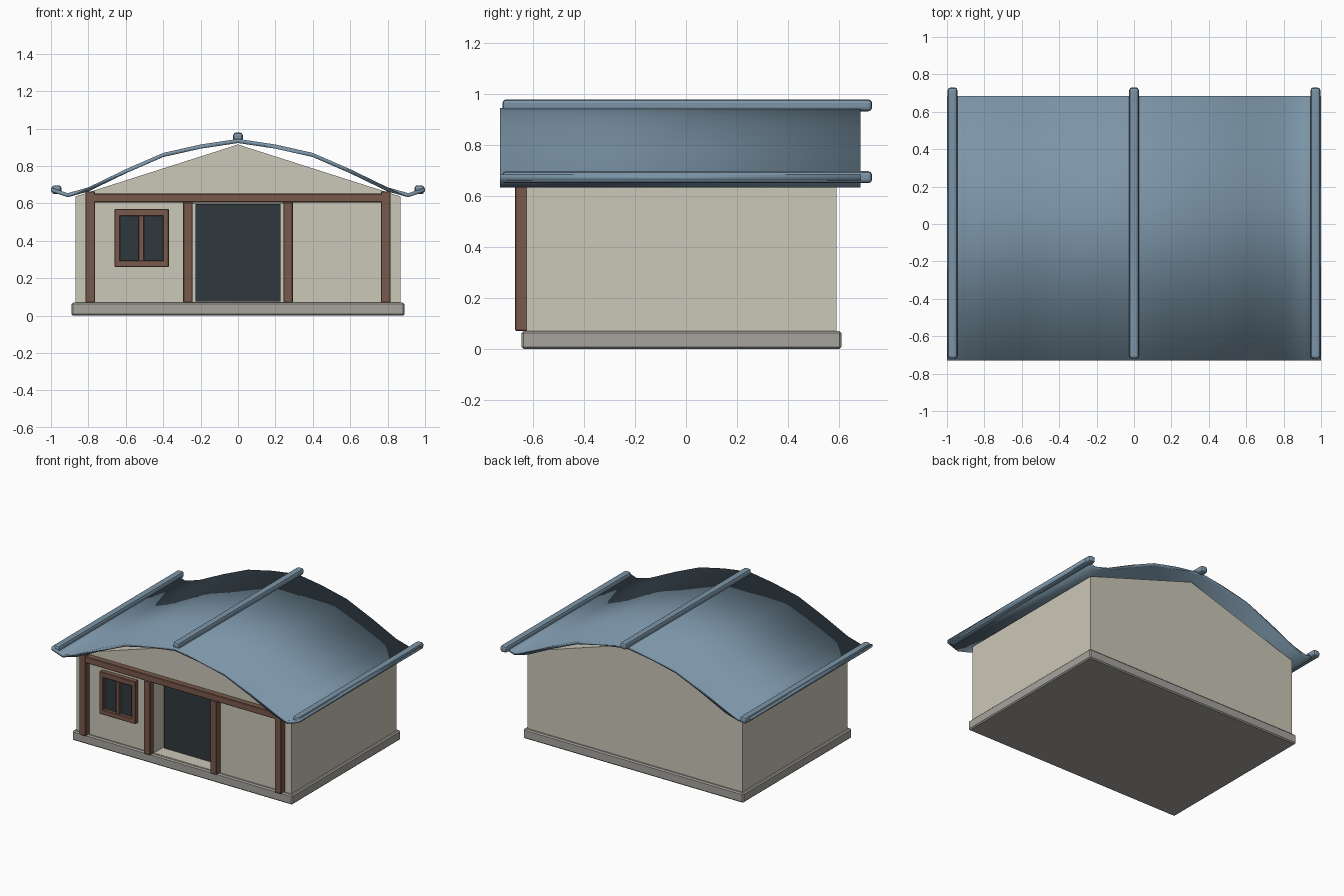
import bpy, bmesh

if "Cube" in bpy.data.objects:
    bpy.data.objects.remove(bpy.data.objects["Cube"])


def material(name, rgb):
    m = bpy.data.materials.new(name)
    m.diffuse_color = (*rgb, 1)
    m.use_nodes = True
    m.node_tree.nodes["Principled BSDF"].inputs["Base Color"].default_value = m.diffuse_color
    return m


PLASTER = material("plaster", (0.60, 0.57, 0.48))
STONE = material("stone", (0.38, 0.37, 0.34))
WOOD = material("wood", (0.19, 0.10, 0.07))
DARK = material("dark_panel", (0.03, 0.04, 0.045))
TILE = material("roof_blue", (0.20, 0.30, 0.39))


def add_object(name, bm, mat):
    bmesh.ops.recalc_face_normals(bm, faces=bm.faces)
    me = bpy.data.meshes.new(name)
    bm.to_mesh(me)
    bm.free()
    if mat:
        me.materials.append(mat)
    ob = bpy.data.objects.new(name, me)
    bpy.context.collection.objects.link(ob)
    return ob


def box(name, x, y, z, mat, bevel=0.0, segments=1):
    """Box from (min, max) pairs, with optional bevelled edges."""
    bm = bmesh.new()
    bmesh.ops.create_cube(bm, size=1)
    for v in bm.verts:
        for i, (lo, hi) in enumerate((x, y, z)):
            v.co[i] = lo if v.co[i] < 0 else hi
    ob = add_object(name, bm, mat)
    if bevel:
        mod = ob.modifiers.new("bevel", "BEVEL")
        mod.width, mod.segments = bevel, segments
    return ob


def prism(name, profile, y0, y1, mat):
    """Extrude a closed (x, z) outline along y."""
    bm = bmesh.new()
    f = bm.faces.new([bm.verts.new((x, y0, z)) for x, z in profile])
    r = bmesh.ops.extrude_face_region(bm, geom=[f])
    for v in r["geom"]:
        if isinstance(v, bmesh.types.BMVert):
            v.co.y = y1
    return add_object(name, bm, mat)


# Stone plinth
box("plinth", (-0.89, 0.89), (-0.645, 0.61), (0, 0.07), STONE, 0.008)

# Walls with gable ends, front doorway recessed
walls = prism("walls", [(-0.87, 0.065), (0.87, 0.065), (0.87, 0.637),
                        (0, 0.915), (-0.87, 0.637)], -0.625, 0.59, PLASTER)
cutter = box("doorway_cutter", (-0.242, 0.242), (-0.8, -0.51), (0.072, 0.6), None)
cutter.hide_render = True
cutter.hide_viewport = True
cut = walls.modifiers.new("doorway", "BOOLEAN")
cut.operation, cut.object, cut.solver = "DIFFERENCE", cutter, "EXACT"
box("door", (-0.228, 0.228), (-0.53, -0.50), (0.075, 0.596), DARK)

# Timber frame on the front
for side, s in (("left", -1), ("right", 1)):
    for kind, cx, top in (("corner_post", 0.79, 0.665), ("door_post", 0.268, 0.607)):
        c = s * cx
        box(f"{kind}_{side}", (c - 0.026, c + 0.026), (-0.67, -0.62),
            (0.07, top), WOOD, 0.004)
box("front_beam", (-0.77, 0.77), (-0.668, -0.62), (0.605, 0.653), WOOD, 0.004)

# Window
box("window_glass", (-0.635, -0.395), (-0.635, -0.61), (0.28, 0.54), DARK)
for name, x, z in (("window_sill", (-0.66, -0.37), (0.26, 0.295)),
                   ("window_lintel", (-0.66, -0.37), (0.532, 0.57)),
                   ("window_stile_left", (-0.66, -0.63), (0.28, 0.55)),
                   ("window_stile_right", (-0.40, -0.37), (0.28, 0.55)),
                   ("window_mullion", (-0.531, -0.503), (0.28, 0.55))):
    y = (-0.652 if "mullion" in name else -0.66, -0.61)
    box(name, x, y, z, WOOD, 0.003)

# Curved roof slab with upturned eaves
half = [(0, 0.945), (0.2, 0.915), (0.4, 0.87), (0.6, 0.783),
        (0.8, 0.686), (0.91, 0.655), (1.0, 0.685)]
top = [(-x, z) for x, z in reversed(half[1:])] + half
roof = prism("roof", top + [(x, z - 0.022) for x, z in reversed(top)],
             -0.73, 0.685, TILE)
roof.data.shade_smooth()

# Ridge and eave rolls
for name, cx, z0 in (("ridge_roll", 0, 0.932), ("eave_roll_left", -0.97, 0.65),
                     ("eave_roll_right", 0.97, 0.65)):
    box(name, (cx - 0.026, cx + 0.026), (-0.72, 0.73), (z0, z0 + 0.047),
        TILE, 0.015, 2)
